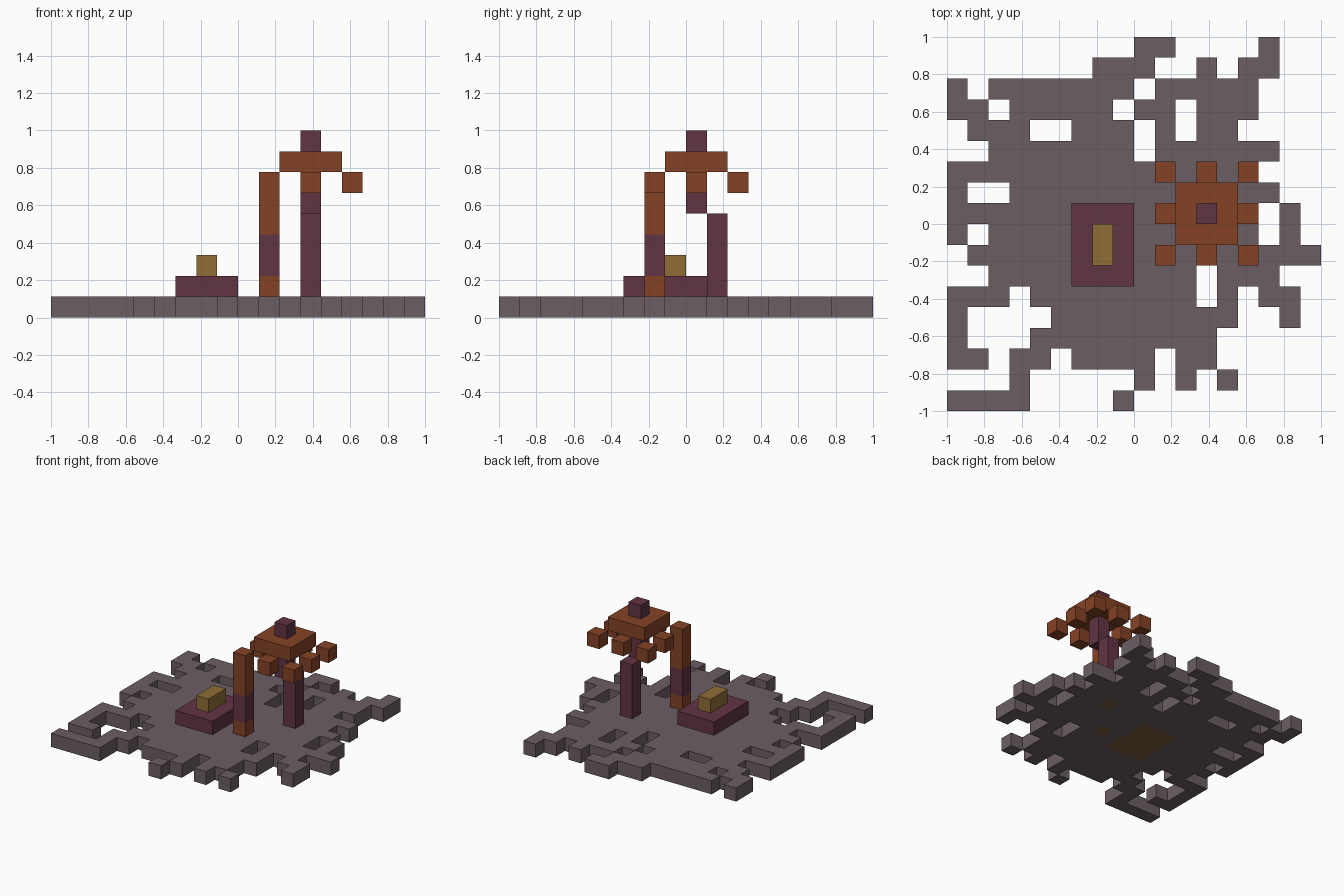
import bpy
import bmesh

cube = bpy.data.objects.get("Cube")
if cube:
    bpy.data.objects.remove(cube, do_unlink=True)

U = 1 / 9   # edge of one block
HALF = 9    # half the grid width in blocks


def material(name, rgb):
    linear = [((c / 255 + 0.055) / 1.055) ** 2.4 for c in rgb] + [1]
    mat = bpy.data.materials.new(name)
    mat.use_nodes = True
    mat.diffuse_color = linear
    bsdf = mat.node_tree.nodes["Principled BSDF"]
    bsdf.inputs["Base Color"].default_value = linear
    bsdf.inputs["Roughness"].default_value = 0.9
    return mat


stone = material("grey stone", (107, 94, 100))
soil = material("brown soil", (122, 90, 58))
plum = material("dark plum", (97, 52, 68))
rust = material("rust orange", (133, 66, 37))
gold = material("dull gold", (144, 109, 54))


def finish(name, bm, mats):
    mesh = bpy.data.meshes.new(name)
    bm.to_mesh(mesh)
    bm.free()
    for mat in mats:
        mesh.materials.append(mat)
    obj = bpy.data.objects.new(name, mesh)
    bpy.context.collection.objects.link(obj)
    return obj


def block(name, mat, lo, hi):
    """Box between two grid corners, measured in blocks."""
    bm = bmesh.new()
    bmesh.ops.create_cube(bm, size=1)
    for v in bm.verts:
        v.co = [(l if c < 0 else h) * U for c, l, h in zip(v.co, lo, hi)]
    return finish(name, bm, [mat])


# Ragged ground, back row first: # stone, o soil below the standing parts
GROUND = [
    ".........##....#..",
    ".......###..#.##..",
    "#.#######.#####...",
    "##.#####.##.###...",
    ".###..###.#.##....",
    "..#######.######..",
    "###############...",
    "#..#########o###..",
    "######ooo######.#.",
    "#.####ooo######.#.",
    ".#####ooo#o#######",
    "..####ooo###.###..",
    "###.########.#.##.",
    "#....#########..#.",
    "#...#########.....",
    "##.##.####.##.....",
    "...#.....#.#.#....",
    "####....#.........",
]


def build_ground():
    bm = bmesh.new()
    cells = {(c - HALF, HALF - 1 - r): ch for r, row in enumerate(GROUND)
             for c, ch in enumerate(row) if ch != "."}

    def quad(corners, index):
        face = bm.faces.new([bm.verts.new([k * U for k in p]) for p in corners])
        face.material_index = index

    for (x, y), ch in cells.items():
        index = 1 if ch == "o" else 0
        ring = [(x, y), (x + 1, y), (x + 1, y + 1), (x, y + 1)]
        quad([(a, b, 1) for a, b in ring], index)
        quad([(a, b, 0) for a, b in reversed(ring)], index)
        # side walls only where there is no neighbour
        for i, (dx, dy) in enumerate([(0, -1), (1, 0), (0, 1), (-1, 0)]):
            if (x + dx, y + dy) not in cells:
                p, q = ring[i], ring[(i + 1) % 4]
                quad([(*p, 0), (*q, 0), (*q, 1), (*p, 1)], index)
    bmesh.ops.remove_doubles(bm, verts=bm.verts, dist=U / 100)
    return finish("ground", bm, [stone, soil])


build_ground()

# Low plinth with a gold bar on it
block("plinth", plum, (-3, -3, 1), (0, 1, 2))
block("gold_bar", gold, (-2, -2, 2), (-1, 0, 3))

# Banded corner post
for name, mat, bottom, top in [("post_foot", rust, 1, 2),
                               ("post_band", plum, 2, 4),
                               ("post_top", rust, 4, 7)]:
    block(name, mat, (1, -2, bottom), (2, -1, top))

# Bent trunk and canopy
block("trunk", plum, (3, 1, 1), (4, 2, 5))
block("trunk_upper", plum, (3, 0, 5), (4, 1, 7))
block("canopy", rust, (2, -1, 7), (5, 2, 8))
block("canopy_knob", plum, (3, 0, 8), (4, 1, 9))

# Hanging blocks around the canopy, one corner being the post itself
for x in (1, 3, 5):
    for y in (-2, 0, 2):
        if (x, y) not in ((3, 0), (1, -2)):
            block("hanging_block", rust, (x, y, 6), (x + 1, y + 1, 7))
